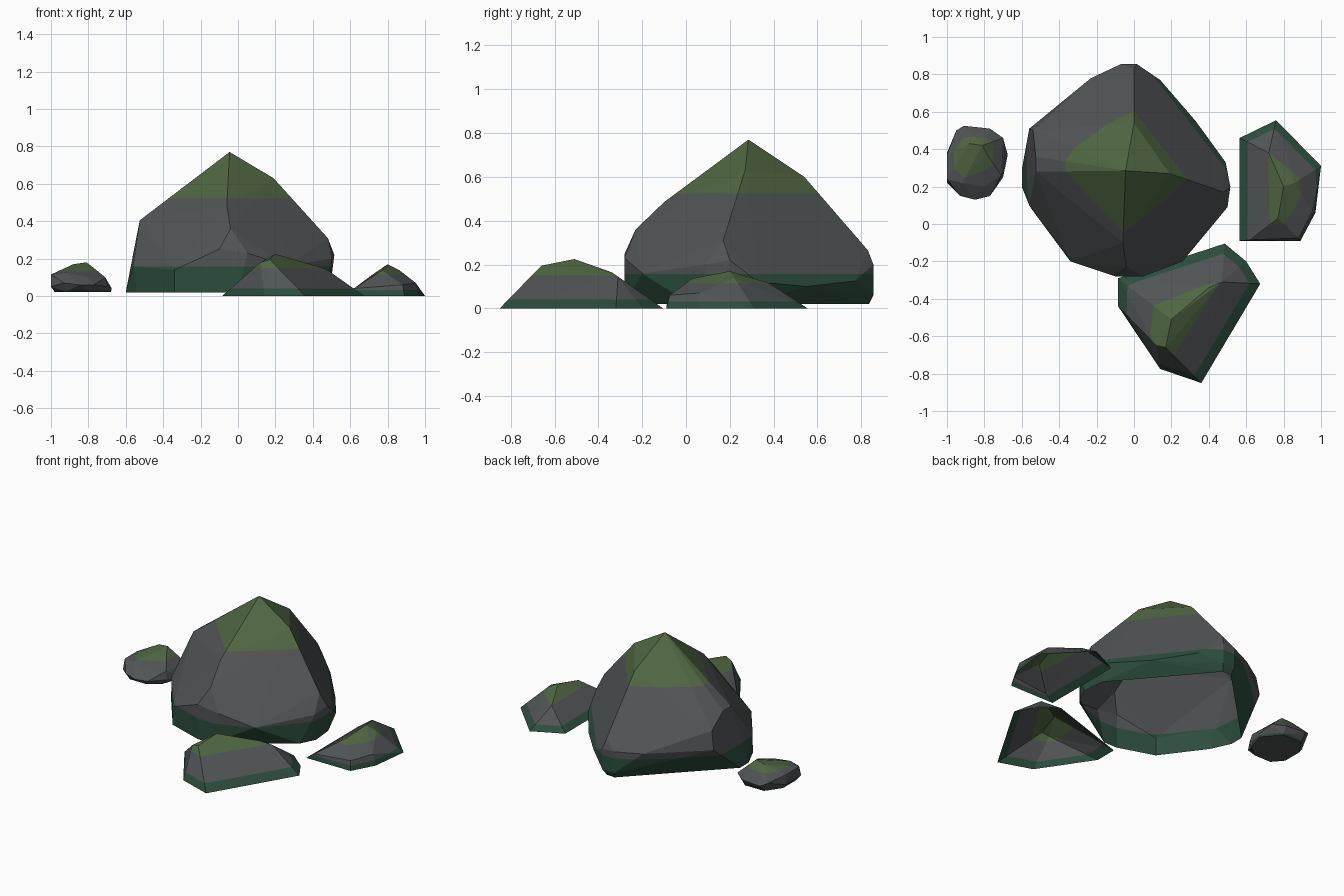
import bpy, bmesh


def material(name, rgb):
    m = bpy.data.materials.new(name)
    m.diffuse_color = (*rgb, 1.0)
    return m


MATS = [material("stone_grey", (0.082, 0.089, 0.092)),
        material("moss_green", (0.080, 0.133, 0.055)),
        material("damp_green", (0.025, 0.074, 0.047))]


def rock(name, base, outline, upper, damp, moss, open_base=True):
    """Faceted hull over a base outline, coloured in height bands."""
    bm = bmesh.new()
    for x, y in outline:
        bm.verts.new((x, y, base))
    for p in upper:
        bm.verts.new(p)
    bmesh.ops.convex_hull(bm, input=bm.verts[:])
    bmesh.ops.delete(bm, geom=[v for v in bm.verts if not v.link_faces], context='VERTS')
    bmesh.ops.recalc_face_normals(bm, faces=bm.faces[:])
    # hollow underside
    if open_base:
        under = [f for f in bm.faces if all(v.co.z < base + 0.001 for v in f.verts)]
        bmesh.ops.delete(bm, geom=under, context='FACES')
    # cut and colour the damp foot and mossy cap
    for z in (damp, moss):
        bmesh.ops.bisect_plane(bm, geom=bm.verts[:] + bm.edges[:] + bm.faces[:],
                               plane_co=(0, 0, z), plane_no=(0, 0, 1), dist=0.0005)
    for f in bm.faces:
        z = f.calc_center_median().z
        f.material_index = 1 if z > moss else 2 if base + 0.001 < z < damp else 0
        f.smooth = False
    me = bpy.data.meshes.new(name)
    bm.to_mesh(me)
    bm.free()
    for m in MATS:
        me.materials.append(m)
    bpy.context.collection.objects.link(bpy.data.objects.new(name, me))


# main boulder, undercut at the foot
rock("large_boulder", 0.02,
     [(-.60, .20), (-.60, .29), (-.06, .835), (.0, .83), (.475, .27), (.49, .12),
      (.44, .02), (.0, -.28), (-.10, -.28), (-.34, -.20), (-.54, .07)],
     [(-.07, .855, .06), (.015, .855, .06), (-.07, .855, .20), (.015, .855, .20),
      (0, .83, .265), (-.23, .78, .20), (.14, .77, .125), (.33, .55, .10),
      (.49, .33, .12), (.515, .20, .22), (.50, .09, .20), (.26, -.20, .16),
      (.05, -.28, .23), (-.10, -.28, .25), (-.34, -.20, .14), (-.56, .10, .16),
      (-.54, .50, .33), (-.56, .51, .21), (-.525, .36, .405), (-.525, .28, .405),
      (-.04, -.23, .36), (-.06, -.10, .485), (.48, .17, .31),
      (0, .54, .60), (.19, .27, .63), (-.045, .285, .77)],
     0.157, 0.525)

# low front rock
rock("front_rock", 0.0,
     [(-.085, -.29), (.485, -.105), (.60, -.20), (.675, -.32), (.36, -.85),
      (.14, -.775), (-.085, -.44)],
     [(.20, -.51, .225), (.12, -.65, .18), (.17, -.66, .195), (.40, -.34, .165),
      (.47, -.31, .145)],
     0.041, 0.15)

# low right rock
rock("right_rock", 0.0,
     [(.565, .46), (.76, .555), (1.0, .31), (.97, .06), (.89, -.09), (.565, -.09)],
     [(.80, .20, .17), (.77, .03, .137), (.72, .38, .115), (.86, .22, .14),
      (.95, .06, .07), (.88, -.075, .06), (.62, -.085, .04)],
     0.031, 0.114)

# small left pebble
rock("left_pebble", 0.022,
     [(-.98, .25), (-.98, .38), (-.91, .48), (-.77, .48), (-.68, .37), (-.72, .24),
      (-.80, .18), (-.92, .18)],
     [(-1, .22, .05), (-1, .38, .05), (-1, .24, .115), (-1, .37, .115),
      (-.95, .50, .09), (-.91, .525, .07), (-.77, .51, .07), (-.70, .46, .08),
      (-.675, .37, .04), (-.71, .26, .10), (-.70, .25, .05), (-.77, .15, .06),
      (-.85, .13, .06), (-.93, .15, .07), (-.80, .20, .10), (-.92, .22, .125),
      (-.81, .42, .18), (-.88, .43, .17), (-.79, .38, .165), (-.89, .36, .155)],
     0.032, 0.132, open_base=False)
